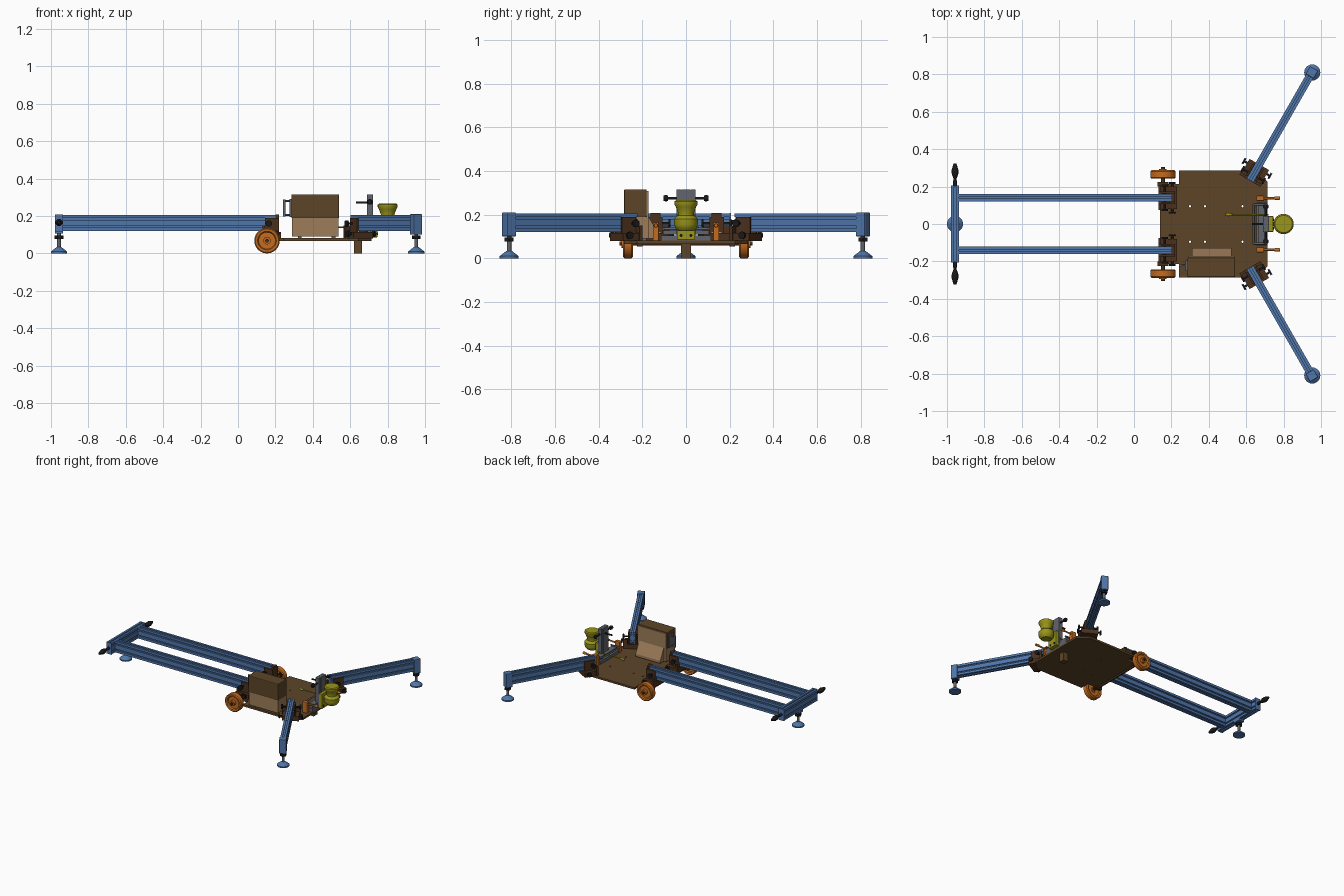
import bpy, bmesh
from math import radians, pi, cos, sin
from mathutils import Vector, Matrix

if "Cube" in bpy.data.objects:
    bpy.data.objects.remove(bpy.data.objects["Cube"])


def mat(name, rgb):
    m = bpy.data.materials.new(name)
    m.diffuse_color = (*rgb, 1)
    m.use_nodes = True
    m.node_tree.nodes["Principled BSDF"].inputs["Base Color"].default_value = m.diffuse_color
    return m


BLUE = mat("blue", (0.08, 0.18, 0.40))
ORANGE = mat("orange", (0.55, 0.15, 0.015))
BROWN = mat("brown", (0.11, 0.06, 0.022))
DARK = mat("dark_brown", (0.07, 0.03, 0.012))
TAN = mat("tan", (0.34, 0.20, 0.10))
YELLOW = mat("yellow", (0.32, 0.30, 0.01))
BLACK = mat("black", (0.01, 0.01, 0.01))
STEEL = mat("steel", (0.12, 0.13, 0.15))


def make(name, bm, m, M=Matrix(), smooth=False):
    bm.transform(M)
    bmesh.ops.recalc_face_normals(bm, faces=bm.faces)
    me = bpy.data.meshes.new(name)
    bm.to_mesh(me)
    bm.free()
    me.materials.append(m)
    if smooth:
        me.polygons.foreach_set("use_smooth", [True] * len(me.polygons))
        me.set_sharp_from_angle(angle=radians(35))
    o = bpy.data.objects.new(name, me)
    bpy.context.collection.objects.link(o)
    return o


def box(name, x, y, z, m, M=Matrix(), bevel=0.0):
    """Box from (min, max) ranges."""
    bm = bmesh.new()
    bmesh.ops.create_cube(bm, size=1)
    for v in bm.verts:
        v.co = [(a + b) / 2 + c * (b - a) for (a, b), c in zip((x, y, z), v.co)]
    if bevel:
        bmesh.ops.bevel(bm, geom=bm.edges[:], offset=bevel, segments=2, affect='EDGES', profile=0.5)
    return make(name, bm, m, M)


def prism(name, pts, h, m, M=Matrix()):
    """Extrude a 2D outline along local z."""
    bm = bmesh.new()
    f = bm.faces.new([bm.verts.new((a, b, 0)) for a, b in pts])
    r = bmesh.ops.extrude_face_region(bm, geom=[f])
    bmesh.ops.translate(bm, vec=(0, 0, h), verts=[v for v in r["geom"] if isinstance(v, bmesh.types.BMVert)])
    return make(name, bm, m, M)


def lathe(name, prof, base, axis, m, M=Matrix(), n=32):
    """Revolve (radius, height) points around an axis starting at base."""
    bm = bmesh.new()
    vs = [bm.verts.new((r, 0, h)) for r, h in prof]
    es = [bm.edges.new(p) for p in zip(vs, vs[1:])]
    bmesh.ops.spin(bm, geom=vs + es, cent=(0, 0, 0), axis=(0, 0, 1), angle=2 * pi, steps=n)
    bmesh.ops.remove_doubles(bm, verts=bm.verts, dist=1e-5)
    R = Vector((0, 0, 1)).rotation_difference(Vector(axis)).to_matrix().to_4x4()
    return make(name, bm, m, M @ Matrix.Translation(base) @ R, True)


def rod(name, a, b, r, m, M=Matrix(), n=16):
    d = Vector(b) - Vector(a)
    return lathe(name, [(0, 0), (r, 0), (r, d.length), (0, d.length)], a, d.normalized(), m, M, n)


def slot(c, d, u):
    """T-slot outline centred at c, opening along outward d, traversed along u."""
    pts = [(-.005, 0), (-.005, .004), (-.009, .004), (-.006, .010)]
    pts += [(-a, b) for a, b in reversed(pts)]
    return [(c[0] + u[0] * a - d[0] * b, c[1] + u[1] * a - d[1] * b) for a, b in pts]


W, H, ZC = 0.021, 0.043, 0.163
SECTION = [(-W, -H)] + slot((0, -H), (0, -1), (1, 0)) + [(W, -H)]
SECTION += slot((W, -.021), (1, 0), (0, 1)) + slot((W, .021), (1, 0), (0, 1)) + [(W, H)]
SECTION += slot((0, H), (0, 1), (-1, 0)) + [(-W, H)]
SECTION += slot((-W, .021), (-1, 0), (0, -1)) + slot((-W, -.021), (-1, 0), (0, -1))


def beam(name, x0, x1, M):
    """Slotted double-height profile running along local x."""
    B = Matrix(((0, 0, 1, x0), (1, 0, 0, 0), (0, 1, 0, ZC), (0, 0, 0, 1)))
    return prism(name, SECTION, x1 - x0, BLUE, M @ B)


def place(x, y, deg):
    return Matrix.Translation((x, y, 0)) @ Matrix.Rotation(radians(deg), 4, 'Z')


def foot(name, x, y):
    lathe(name + "_pad", [(0, 0), (.043, 0), (.043, .010), (.020, .028), (.012, .034), (0, .034)], (x, y, 0), (0, 0, 1), BLUE)
    rod(name + "_stem", (x, y, .03), (x, y, .115), .010, STEEL)
    lathe(name + "_nut", [(0, 0), (.024, 0), (.024, .018), (0, .018)], (x, y, .078), (0, 0, 1), BLACK, n=6)


def clamp(name, M):
    """Socket holding a beam, with cross spindles and knobs."""
    box(name + "_base", (-.05, .05), (-.06, .06), (.08, .115), DARK, M)
    for s in (-1, 1):
        box(name + "_cheek", (-.035, .04), sorted((s * .023, s * .033)), (.08, .19), DARK, M)
        box(name + "_lug", (-.05, -.035), sorted((s * .033, s * .065)), (.08, .15), DARK, M)
    for x, z, h in ((.025, .105, .085), (-.015, .160, .07)):
        rod(name + "_spindle", (x, -h, z), (x, h, z), .006, BLACK, M)
        for s in (-1, 1):
            rod(name + "_knob", (x, s * h, z), (x, s * (h - .010), z), .017, BLACK, M)


# base plate with bolt holes and support post
half = [(.14, .215), (.24, .215), (.24, .285), (.645, .285), (.715, .225)]
plate = prism("base_plate", half + [(x, -y) for x, y in reversed(half)], .015, BROWN, Matrix.Translation((0, 0, .066)))
bm = bmesh.new()
for x in (.3, .38, .58):
    for y in (-.095, .095):
        bmesh.ops.create_cone(bm, cap_ends=True, segments=12, radius1=.006, radius2=.006, depth=.1,
                              matrix=Matrix.Translation((x, y, .073)))
cutter = make("hole_cutter", bm, BROWN)
cutter.hide_render = True
cutter.hide_viewport = True
mod = plate.modifiers.new("holes", 'BOOLEAN')
mod.operation = 'DIFFERENCE'
mod.object = cutter
box("support_post", (.62, .662), (-.022, .022), (0, .068), BROWN)

# rear frame: two rails, cross beam, foot, hand grips
for s in (-1, 1):
    beam("rail", -.936, .2, place(0, s * .14, 0))
    box("rail_end_cap", (.2, .22), (s * .14 - .023, s * .14 + .023), (.118, .208), DARK)
    clamp("rail_clamp", place(.18, s * .14, 0))
    lathe("hand_grip", [(0, 0), (.010, 0), (.010, .03), (.007, .04), (.017, .065), (.019, .085), (.012, .11), (.008, .122), (0, .125)],
          (-.957, s * .2, .165), (0, s, 0), BLACK)
    box("cross_beam_cap", (-.979, -.935), sorted((s * .2, s * .206)), (.118, .208), BLUE)
beam("cross_beam", -.2, .2, place(-.957, 0, 90))
box("rear_foot_bracket", (-.979, -.935), (-.03, .03), (.105, .12), BLUE)
foot("rear_foot", -.957, 0)

# splayed front legs
for s in (-1, 1):
    M = place(.63, s * .25, s * 60.2)
    beam("front_leg", -.02, .625, M)
    box("front_leg_end", (.622, .67), (-.025, .025), (.1, .21), BLUE, M, .004)
    clamp("leg_clamp", place(.645, s * .275, s * 60.2))
    foot("front_foot", .953, s * .81)

# wheels and axle
rod("axle", (.155, -.305, .068), (.155, .305, .068), .010, DARK)
for s in (-1, 1):
    lathe("wheel", [(0, .006), (.02, .006), (.02, .012), (.045, .012), (.05, .002), (.062, 0), (.068, .006), (.068, .039),
                    (.062, .045), (.05, .043), (.045, .033), (.02, .033), (.02, .045), (0, .045)],
          (.155, s * .243, .068), (0, s, 0), ORANGE, n=40)
    rod("wheel_hub", (.155, s * .28, .068), (.155, s * .295, .068), .02, ORANGE)
    box("wheel_bracket", (.125, .185), sorted((s * .2, s * .225)), (.055, .12), DARK)

# control cabinet with cover, sloped skirt and side switch
box("cabinet_body", (.29, .537), (-.281, -.176), (.09, .19), TAN)
box("cabinet_cover", (.285, .541), (-.284, -.18), (.188, .316), BROWN, bevel=.006)
box("cabinet_back", (.29, .536), (-.182, -.172), (.09, .308), TAN)
YZ = Matrix(((0, 0, 1, .31), (1, 0, 0, 0), (0, 1, 0, 0), (0, 0, 0, 1)))
prism("cabinet_skirt", [(-.175, .09), (-.128, .09), (-.128, .11), (-.175, .2)], .21, TAN, YZ)
for x in (.32, .5):
    box("cabinet_spacer", (x, x + .02), (-.27, -.18), (.08, .092), STEEL)
box("switch_panel", (.276, .287), (-.25, -.195), (.195, .29), STEEL)
for z in (.205, .28):
    rod("switch_arm", (.245, -.22, z), (.28, -.22, z), .005, STEEL)
rod("switch_handle", (.248, -.22, .198), (.248, -.22, .287), .007, STEEL)

# front mast: base, column and U-shaped handle
box("mast_base", (.655, .715), (-.115, .115), (.08, .105), STEEL)
box("mast_base_top", (.665, .71), (-.105, .105), (.108, .128), STEEL)
for y in (-.033, -.011, .011, .033):
    box("mast_column", (.69, .722), (y - .010, y + .010), (.105, .315), STEEL)
box("mast_core", (.695, .717), (-.036, .036), (.105, .312), STEEL)
for s in (-1, 1):
    rod("mast_stop", (.705, s * .04, .275), (.705, s * .085, .275), .006, BLACK)
    lathe("mast_knob", [(0, 0), (.012, 0), (.015, .01), (.012, .022), (0, .022)], (.705, s * .082, .275), (0, s, 0), BLACK)
    rod("guide_bar", (.64, s * .105, .135), (.715, s * .105, .135), .006, STEEL)
rod("guide_cross_bar", (.64, -.107, .135), (.64, .107, .135), .006, STEEL)
rod("mast_lever", (.63, 0, .272), (.70, 0, .272), .006, BLACK)

# yellow beacon-shaped drive unit, mount and lever
box("drive_mount", (.715, .745), (-.042, .042), (.085, .2), YELLOW, bevel=.004)
for s in (-1, 1):
    rod("mount_bolt", (.744, s * .022, .105), (.749, s * .022, .105), .007, BLACK)
lathe("drive_unit", [(0, .125), (.035, .125), (.05, .14), (.054, .155), (.054, .18), (.046, .19), (.036, .196), (.036, .207),
                     (.046, .235), (.053, .247), (.053, .260), (.046, .266), (0, .266)], (.8, 0, 0), (0, 0, 1), YELLOW, n=40)
rod("drive_lever", (.49, .05, .14), (.72, .05, .14), .004, YELLOW)
lathe("drive_lever_knob", [(0, 0), (.007, .004), (.009, .02), (.006, .04), (0, .042)], (.485, .05, .14), (1, 0, 0), YELLOW, n=16)

# toggle clamps
for s in (-1, 1):
    y = s * .138
    box("toggle_body", (.655, .695), (y - .014, y + .014), (.08, .165), ORANGE, bevel=.004)
    rod("toggle_arm", (.68, y, .145), (.765, y, .15), .006, ORANGE)
    lathe("toggle_grip", [(0, 0), (.008, .002), (.010, .015), (.008, .03), (0, .032)], (.75, y, .15), (1, 0, 0), ORANGE, n=16)
